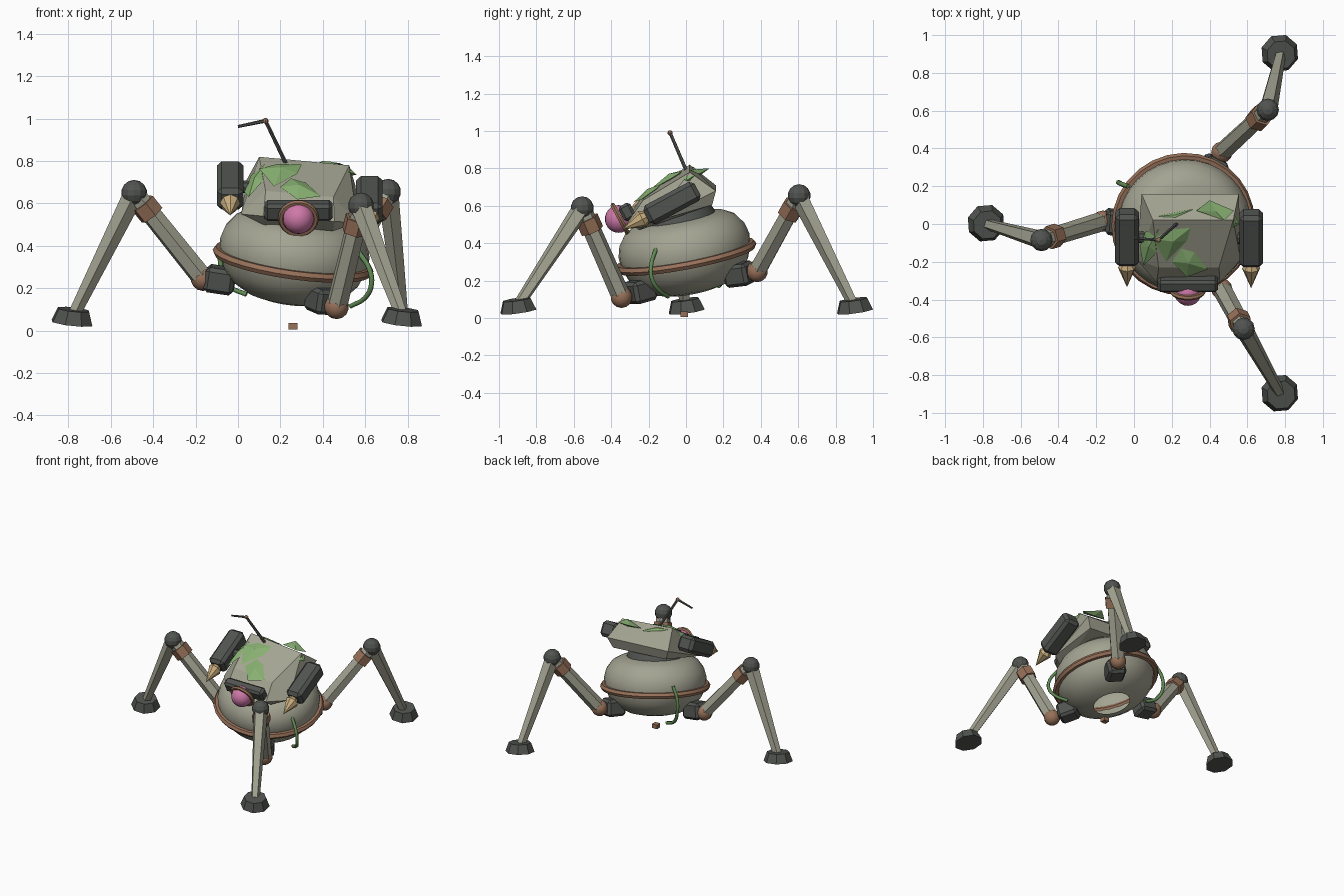
import bpy, bmesh, math
from mathutils import Vector, Matrix

if "Cube" in bpy.data.objects:
    bpy.data.objects.remove(bpy.data.objects["Cube"])

def material(name, col):
    m = bpy.data.materials.new(name)
    m.diffuse_color = (*col, 1)
    m.use_nodes = True
    m.node_tree.nodes["Principled BSDF"].inputs["Base Color"].default_value = m.diffuse_color
    return m

PALE = material("pale_metal", (0.37, 0.37, 0.29))
DARK = material("dark_metal", (0.082, 0.088, 0.08))
RUST = material("rust", (0.31, 0.165, 0.10))
PINK = material("pink_lens", (0.62, 0.19, 0.39))
TAN = material("tan_tip", (0.58, 0.42, 0.21))
MOSS = material("moss", (0.25, 0.44, 0.17))
VINE = material("vine", (0.12, 0.26, 0.09))

def frame(origin, z, x=(1, 0, 0)):
    """Matrix at origin with local z along z and local x near x."""
    z = Vector(z).normalized()
    y = z.cross(Vector(x)).normalized()
    x = y.cross(z)
    return Matrix.Translation(origin) @ Matrix((x, y, z)).transposed().to_4x4()

def finish(name, bm, mat, matrix=Matrix(), smooth=None):
    me = bpy.data.meshes.new(name)
    bm.to_mesh(me)
    bm.free()
    ob = bpy.data.objects.new(name, me)
    bpy.context.collection.objects.link(ob)
    ob.matrix_world = matrix
    me.materials.append(mat)
    if smooth:
        me.shade_smooth()
        bpy.context.view_layer.objects.active = ob
        ob.select_set(True)
        bpy.ops.object.shade_smooth_by_angle(angle=math.radians(smooth))
        ob.select_set(False)
    return ob

def box(name, size, matrix, mat, bevel=0.0):
    bm = bmesh.new()
    bmesh.ops.create_cube(bm, size=1, matrix=Matrix.Diagonal((*size, 1)))
    if bevel:
        bmesh.ops.bevel(bm, geom=bm.edges[:], offset=bevel, segments=1, affect='EDGES')
    return finish(name, bm, mat, matrix)

def strut(name, a, b, r1, r2, mat, n=6):
    a, b = Vector(a), Vector(b)
    bm = bmesh.new()
    bmesh.ops.create_cone(bm, cap_ends=True, segments=n, radius1=r1, radius2=r2, depth=(b - a).length)
    return finish(name, bm, mat, frame((a + b) / 2, b - a, (0.3, 0.9, 0.1)))

def ball(name, c, r, mat, n=10, smooth=None):
    bm = bmesh.new()
    bmesh.ops.create_uvsphere(bm, u_segments=n, v_segments=max(6, n // 2 + 1), radius=r)
    return finish(name, bm, mat, Matrix.Translation(c), smooth)

def lathe(name, profile, matrix, mat, n=32, closed=False, smooth=None):
    bm = bmesh.new()
    rings = [[bm.verts.new((r * math.cos(2 * math.pi * i / n), r * math.sin(2 * math.pi * i / n), z))
              for i in range(n)] for r, z in profile]
    pairs = list(zip(rings, rings[1:])) + ([(rings[-1], rings[0])] if closed else [])
    for p, q in pairs:
        for i in range(n):
            j = (i + 1) % n
            bm.faces.new((p[i], p[j], q[j], q[i]))
    return finish(name, bm, mat, matrix, smooth)

def torus(name, R, r, matrix, mat, n, k):
    prof = [(R + r * math.cos(2 * math.pi * i / k), r * math.sin(2 * math.pi * i / k)) for i in range(k)]
    return lathe(name, prof, matrix, mat, n, True, 35)

# body: tilted open-bottomed shell with a rim ring and a neck
UP = Vector((0.14, -0.19, 1)).normalized()
BODY = Vector((0.26, 0, 0.33))
body = frame(BODY, UP)
lathe("body_shell", [(0.13, -0.19), (0.20, -0.172), (0.275, -0.13), (0.325, -0.07), (0.35, 0),
                     (0.356, 0.06), (0.34, 0.12), (0.30, 0.175), (0.25, 0.202), (0.18, 0.215)],
      body, PALE, smooth=40)
torus("body_rim", 0.36, 0.023, body, RUST, 28, 6)
lathe("neck", [(0.20, 0.205), (0.19, 0.235), (0.15, 0.31)], body, DARK, 20, smooth=30)
box("belly_plug", (0.042, 0.04, 0.03), Matrix.Translation((0.26, -0.01, 0.02)), RUST)

# turret: hull of a top face, a wide middle and an underside
hull = [(0.10, 0.02, 0.82), (0.525, 0.02, 0.78), (0.13, -0.23, 0.66), (0.45, -0.23, 0.63),
        (0.04, 0.16, 0.71), (0.555, 0.16, 0.68), (0.015, -0.19, 0.55), (0.565, -0.19, 0.51),
        (0.12, -0.31, 0.54), (0.455, -0.31, 0.515),
        (0.07, 0.14, 0.635), (0.52, 0.14, 0.605), (0.12, -0.25, 0.50), (0.45, -0.25, 0.47)]
bm = bmesh.new()
vs = [bm.verts.new(p) for p in hull]
bmesh.ops.convex_hull(bm, input=vs)
bmesh.ops.dissolve_limit(bm, angle_limit=math.radians(4), verts=bm.verts[:], edges=bm.edges[:])
finish("turret", bm, PALE)

# moss clumps: low peaked patches
def moss(name, pts, lift=0.022):
    bm = bmesh.new()
    ring = [bm.verts.new(p) for p in pts]
    mid = sum((Vector(p) for p in pts), Vector()) / len(pts)
    top = bm.verts.new(mid + Vector((0, -0.4, 0.9)) * lift)
    low = bm.verts.new(mid - Vector((0, -0.4, 0.9)) * 0.02)
    for i, v in enumerate(ring):
        w = ring[(i + 1) % len(ring)]
        bm.faces.new((v, w, top))
        bm.faces.new((w, v, low))
    bmesh.ops.recalc_face_normals(bm, faces=bm.faces[:])
    finish(name, bm, MOSS)

def on_top(x, y):
    return (x, y, 0.808 + 0.64 * (y - 0.02) - 0.094 * (x - 0.31))

moss("moss_left", [on_top(*p) for p in [(0.10, -0.08), (0.19, -0.03), (0.30, -0.02), (0.28, -0.09), (0.17, -0.20)]])
moss("moss_front", [on_top(*p) for p in [(0.20, -0.20), (0.25, -0.13), (0.32, -0.15), (0.39, -0.24), (0.28, -0.28)]])
moss("moss_side", [(0.03, -0.12, 0.655), (0.06, -0.04, 0.73), (0.13, -0.03, 0.79), (0.12, -0.15, 0.71), (0.05, -0.22, 0.63)])
moss("moss_back_left", [(0.12, 0.04, 0.81), (0.22, 0.06, 0.785), (0.32, 0.08, 0.765), (0.22, 0.035, 0.80)], 0.012)
moss("moss_back_right", [(0.33, 0.07, 0.775), (0.40, 0.125, 0.80), (0.53, 0.07, 0.77), (0.48, 0.02, 0.79)], 0.015)
moss("moss_right", [(0.53, 0.05, 0.765), (0.52, -0.02, 0.75), (0.56, 0.0, 0.735)], 0.01)

# side pods with pointed tips
AIM = Vector((0, -0.88, -0.47)).normalized()
for side, c in (("left", (-0.037, -0.07, 0.685)), ("right", (0.62, -0.075, 0.615))):
    c = Vector(c)
    box(side + "_pod", (0.125, 0.115, 0.31), frame(c, AIM), DARK, 0.022)
    strut(side + "_pod_tip_base", c + AIM * 0.15, c + AIM * 0.18, 0.03, 0.048, TAN, 8)
    strut(side + "_pod_tip", c + AIM * 0.18, c + AIM * 0.30, 0.048, 0.0, TAN, 8)
    strut(side + "_pod_arm", c, (0.28, c.y, c.z - 0.03), 0.03, 0.03, DARK, 8)

# eye: bar, lens and rim
box("eye_bar", (0.32, 0.09, 0.07), frame((0.285, -0.315, 0.567), AIM), DARK, 0.015)
ball("eye_lens", (0.285, -0.36, 0.53), 0.074, PINK, 20, 40)
torus("eye_rim", 0.083, 0.014, frame((0.285, -0.352, 0.53), AIM), RUST, 18, 6)

# antenna
elbow = (0.13, -0.085, 0.99)
strut("antenna_lower", (0.23, 0.005, 0.78), elbow, 0.010, 0.009, DARK)
strut("antenna_upper", elbow, (0, -0.075, 0.963), 0.009, 0.007, DARK)
ball("antenna_joint", elbow, 0.014, RUST, 8)

# legs: hip box, hip ball, upper beam, cuff, knee, shin, foot
legs = {
    "left": ((-0.085, 0.01, 0.24), (-0.165, 0.015, 0.245), (-0.49, -0.085, 0.65), (-0.78, 0.0, 0.065)),
    "back": ((0.415, 0.285, 0.235), (0.465, 0.38, 0.25), (0.708, 0.605, 0.655), (0.775, 0.90, 0.065)),
    "front": ((0.40, -0.245, 0.145), (0.465, -0.345, 0.112), (0.58, -0.555, 0.59), (0.775, -0.90, 0.065)),
}
for leg, pts in legs.items():
    hip, joint, knee, foot = map(Vector, pts)
    box(leg + "_hip", (0.14, 0.13, 0.12), frame(hip, UP, joint - hip), DARK, 0.018)
    ball(leg + "_hip_joint", joint, 0.058, RUST, 12, 40)
    strut(leg + "_upper_leg", joint, knee, 0.052, 0.048, PALE)
    strut(leg + "_cuff", joint.lerp(knee, 0.74), joint.lerp(knee, 0.88), 0.063, 0.063, RUST)
    ball(leg + "_knee", knee, 0.061, DARK, 12)
    strut(leg + "_shin", knee, foot, 0.052, 0.03, PALE, 5)
    tilt = Vector((0.11, -0.14, 1)).normalized()
    strut(leg + "_foot", foot - tilt * 0.03, foot + tilt * 0.035, 0.102, 0.078, DARK, 8)

# hanging vines
vines = [[(0.57, -0.16, 0.37), (0.62, -0.185, 0.29), (0.63, -0.185, 0.22), (0.60, -0.15, 0.155), (0.53, -0.095, 0.115)],
         [(-0.03, 0.20, 0.48), (-0.075, 0.215, 0.40), (-0.08, 0.22, 0.30), (-0.04, 0.20, 0.21), (0.04, 0.175, 0.17)]]
for name, pts in zip(("right_vine", "left_vine"), vines):
    cu = bpy.data.curves.new(name, 'CURVE')
    cu.dimensions = '3D'
    cu.bevel_depth, cu.bevel_resolution, cu.resolution_u = 0.012, 1, 4
    cu.use_fill_caps = True
    sp = cu.splines.new('BEZIER')
    sp.bezier_points.add(len(pts) - 1)
    for bp, p in zip(sp.bezier_points, pts):
        bp.co = p
        bp.handle_left_type = bp.handle_right_type = 'AUTO'
    cu.materials.append(VINE)
    bpy.context.collection.objects.link(bpy.data.objects.new(name, cu))
